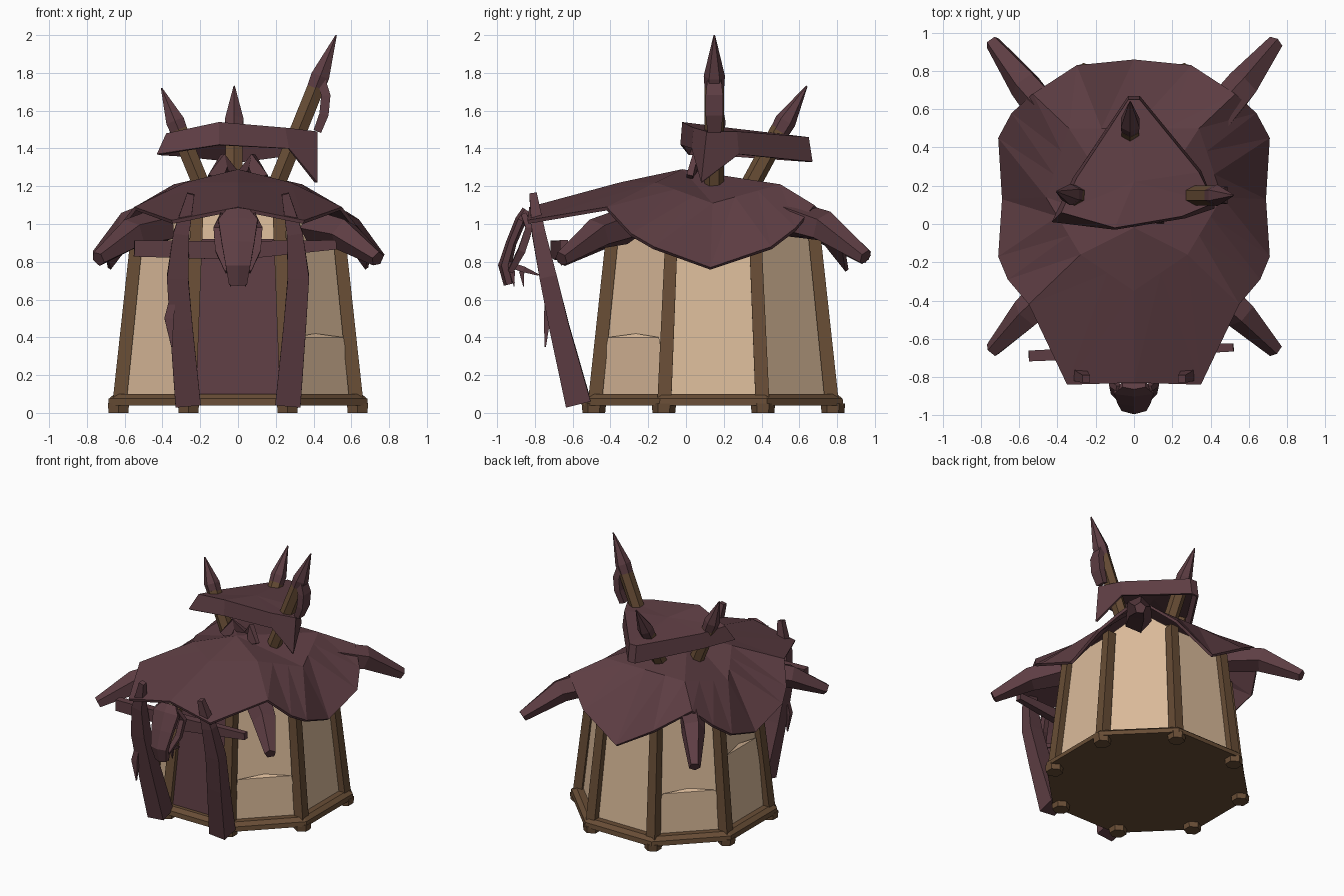
import bpy, bmesh, math
from mathutils import Vector

cube = bpy.data.objects.get("Cube")
if cube:
    bpy.data.objects.remove(cube)


def material(name, rgb):
    m = bpy.data.materials.new(name)
    m.use_nodes = True
    m.diffuse_color = (*rgb, 1)
    m.node_tree.nodes["Principled BSDF"].inputs["Base Color"].default_value = (*rgb, 1)
    return m


HIDE = material("maroon hide", (.11, .047, .056))
WOOD = material("brown wood", (.138, .074, .036))
CLOTH = material("cream cloth", (.7, .49, .32))
CY = .145                       # hut centre along y
SIDES = (("left", 1), ("right", -1))


def build(name, verts, faces, mat, thick=0):
    me = bpy.data.meshes.new(name)
    me.from_pydata([tuple(v) for v in verts], [], faces)
    bm = bmesh.new()
    bm.from_mesh(me)
    bmesh.ops.recalc_face_normals(bm, faces=bm.faces)
    bm.to_mesh(me)
    bm.free()
    me.materials.append(mat)
    ob = bpy.data.objects.new(name, me)
    bpy.context.collection.objects.link(ob)
    if thick:
        mod = ob.modifiers.new("thickness", "SOLIDIFY")
        mod.thickness = thick
        mod.offset = -1
    return ob


def limb(name, pts, radii, mat, sides=4):
    """Faceted bar along pts; each radius is a number or (width, depth)."""
    pts = [Vector(p) for p in pts]
    verts, faces, last = [], [], len(pts) - 1
    for i, (p, r) in enumerate(zip(pts, radii)):
        t = (pts[min(i + 1, last)] - pts[max(i - 1, 0)]).normalized()
        a = t.cross(Vector((0, 1, 0))).normalized()
        b = a.cross(t)
        w, d = r if isinstance(r, tuple) else (r, r)
        for k in range(sides):
            ang = math.tau * (k + .5) / sides
            verts.append(p + a * w * math.cos(ang) + b * d * math.sin(ang))
    for i in range(last):
        for k in range(sides):
            n = (k + 1) % sides
            faces.append((i * sides + k, i * sides + n, (i + 1) * sides + n, (i + 1) * sides + k))
    faces += [tuple(range(sides)), tuple(range(last * sides, (last + 1) * sides))]
    return build(name, verts, faces, mat)


def mirrored(name, pts, radii, mat, sides=4):
    for label, s in SIDES:
        limb(f"{label}_{name}", [(s * x, y, z) for x, y, z in pts], radii, mat, sides)


def ring_point(k, z, radius=.685):
    """Point on the tapering octagon at corner k and height z."""
    r = radius * (1 - .165 * z)
    a = math.radians(45 * k - 22.5)
    return Vector((r * math.cos(a), CY + r * math.sin(a), z))


# floor slab, with a slightly smaller top
slab = [ring_point(k, z, r) for z, r in ((.04, .75), (.075, .75), (.1, .72)) for k in range(8)]
slab_faces = [(j + k, j + (k + 1) % 8, j + 8 + (k + 1) % 8, j + 8 + k) for j in (0, 8) for k in range(8)]
build("floor_slab", slab, slab_faces + [tuple(range(8)), tuple(range(16, 24))], WOOD)

# feet, posts and wall panels; panel k lies between corners k and k + 1
FRONT = 6
FOLDS = {3: .4, 4: .63, 7: .4}
TOPS = [.95, .95, .98, .98, .95, .95, 1.1, 1.1]
for k in range(8):
    foot = ring_point(k, 0)
    limb(f"foot_{k}", [foot, foot + Vector((0, 0, .05))], [.06, .065], WOOD, 6)
    limb(f"post_{k}", [ring_point(k, .06), ring_point(k, TOPS[k])], [.052, .046], WOOD)

    n = (k + 1) % 8
    peak = 1.13 if k % 2 or k == FRONT else TOPS[k]
    low = [ring_point(c, .08, .67) for c in (k, n)]
    high = [ring_point(c, TOPS[c], .67) for c in (k, n)]
    ridge = (ring_point(k, peak, .67) + ring_point(n, peak, .67)) / 2
    build(f"wall_panel_{k}", [low[0], low[1], high[1], ridge, high[0]], [(0, 1, 2, 3, 4)], CLOTH)

    # lower cloth layer sagging over the panel
    if k in FOLDS:
        u, v = (ring_point(c, FOLDS[k], .67) for c in (k, n))
        mid = (u + v) / 2
        out = Vector((mid.x, mid.y - CY, 0)).normalized()
        a, b = (u.lerp(v, f) + out * .02 for f in (.1, .9))
        crest = mid + out * .002 + Vector((0, 0, .02))
        build(f"cloth_fold_{k}", [low[0], low[1], b, a, crest], [(0, 1, 2, 3), (3, 2, 4)], CLOTH)

# door flap
door = [ring_point(c, z, .69) for c, z in ((6, .05), (7, .05), (7, .92), (6, .92))]
build("door_flap", door, [(0, 1, 2, 3)], HIDE, .008)

# main hide roof: half outlines from the front middle to the back middle
edge = [(0, -.83, 1.09), (.35, -.84, 1.02), (.55, -.42, 1.09), (.66, -.29, .95), (.71, -.17, .88),
        (.69, .13, .77), (.71, .45, .88), (.64, .58, .98), (.53, .68, 1.1), (.3, .83, .94), (0, .86, .76)]
ridges = [Vector(p) for p in ((0, -.35, 1.22), (.28, -.16, 1.22), (.46, .14, 1.11), (.34, .5, 1.21), (0, .5, 1.21))]
crown = []
for a, b, steps in zip(ridges, ridges[1:], (2, 3, 3, 2)):
    crown += [a.lerp(b, i / steps) for i in range(steps)]
crown.append(ridges[-1])


def full_loop(half):
    return [*half] + [(-x, y, z) for x, y, z in half[-2:0:-1]]


outer, inner = full_loop(edge), full_loop(crown)
N = len(outer)
faces = []
for i in range(N):
    j = (i + 1) % N
    faces += [(i, j, N + j), (i, N + j, N + i), (N + i, N + j, 2 * N)]
build("hide_roof", outer + inner + [(0, -.02, 1.29)], faces, HIDE, .02)

# corner horns under the roof
mirrored("front_corner_horn", [(.4, -.31, .99), (.56, -.47, .945), (.74, -.66, .815)],
         [.1, .088, .042], HIDE, 5)
mirrored("back_corner_horn", [(.42, .54, 1.03), (.57, .73, .985), (.74, .95, .825)],
         [.1, .088, .042], HIDE, 5)

# porch: leaning tusks, cross bar and a hanging spike
mirrored("porch_tusk", [(.265, -.57, .05), (.3, -.67, .45), (.32, -.73, .72), (.3, -.78, .95), (.25, -.81, 1.16)],
         [(.095, .095), (.085, .075), (.08, .065), (.06, .05), (.028, .028)], HIDE)
limb("cross_bar", [(-.55, -.69, .87), (0, -.665, .86), (.52, -.645, .89)],
     [(.06, .04), (.07, .045), (.035, .03)], HIDE)
limb("hanging_spike", [(-.34, -.73, .64), (-.365, -.735, .5), (-.35, -.745, .35)],
     [.02, (.035, .025), .005], HIDE)

# skull ornament
limb("skull", [(0, -.84, 1.07), (0, -.875, 1.02), (0, -.925, .9), (0, -.96, .78), (0, -.935, .68)],
     [(.07, .03), (.12, .03), (.1, .028), (.075, .035), (.055, .03)], HIDE, 6)
mirrored("skull_cheek", [(.08, -.86, 1.05), (.11, -.83, .98), (.1, -.87, .86), (.055, -.93, .75)],
         [.02, .028, .028, .02], HIDE)
mirrored("skull_jaw", [(.045, -.95, .79), (.05, -.86, .76), (.045, -.78, .73)], [.02, .022, .005], HIDE)
for n, y in enumerate((-.92, -.87)):
    mirrored(f"skull_tooth_{n}", [(.04, y, .75), (.04, y + .01, .67)], [.02, .003], HIDE)

# raised hide canopy with drooping flaps
upper = [(-.38, .06, 1.48), (-.1, -.02, 1.54), (.25, .04, 1.51), (.42, .11, 1.49),
         (.34, .27, 1.49), (.03, .65, 1.46), (-.03, .65, 1.46), (-.3, .24, 1.47)]
lower = [(-.43, .01, 1.37), (-.1, -.03, 1.42), (.27, .03, 1.4), (.42, .08, 1.22),
         (.35, .28, 1.37), (.03, .67, 1.33), (-.03, .67, 1.33), (-.32, .24, 1.36)]
M = len(upper)
canopy = [(i, (i + 1) % M, M + (i + 1) % M, M + i) for i in range(M)]
canopy += [(i, (i + 1) % M, 2 * M) for i in range(M)]
build("canopy", upper + lower + [(0, .22, 1.51)], canopy, HIDE, .015)

# canopy poles with horn tips
poles = {"left": ((.18, .15, 1.15), (.415, .15, 1.73), (.52, .15, 2.0), .052),
         "right": ((-.17, .15, 1.15), (-.315, .15, 1.5), (-.405, .17, 1.72), .052),
         "back": ((-.02, .31, 1.15), (-.02, .5, 1.5), (-.02, .64, 1.73), .052)}
for label, (base, join, tip, r) in poles.items():
    base, join, tip = Vector(base), Vector(join), Vector(tip)
    limb(f"{label}_pole", [base, join], [r, r], WOOD, 6)
    start = join - (join - base).normalized() * .05
    limb(f"{label}_horn_tip", [start, join.lerp(tip, .2), tip], [r * .95, r * 1.08, .004], HIDE, 6)

# strap on the tall pole and bent hide flaps at the roof opening
limb("pole_strap", [(.44, .15, 1.77), (.465, .15, 1.68), (.455, .15, 1.58), (.42, .15, 1.49)],
     [(.03, .05), (.035, .065), (.035, .065), (.03, .05)], HIDE)
mirrored("smoke_flap", [(.12, .02, 1.24), (.075, .05, 1.335), (.02, .1, 1.26)],
         [(.06, .025), (.05, .025), (.04, .025)], HIDE)
